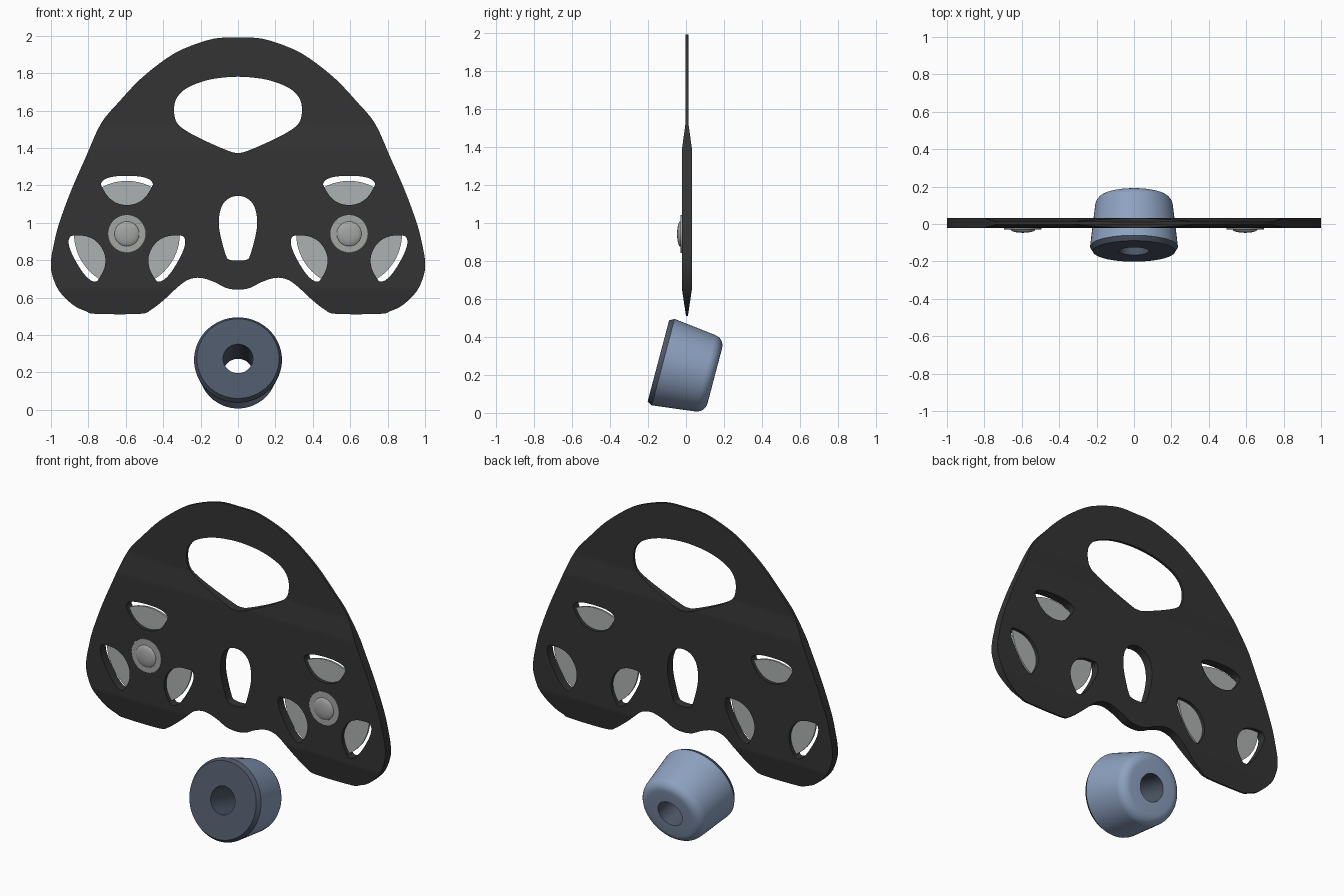
import bpy, bmesh, math
from mathutils import Vector, Matrix

if "Cube" in bpy.data.objects:
    bpy.data.objects.remove(bpy.data.objects["Cube"])


def material(name, rgb):
    m = bpy.data.materials.new(name)
    m.diffuse_color = (*rgb, 1)
    m.use_nodes = True
    m.node_tree.nodes["Principled BSDF"].inputs["Base Color"].default_value = m.diffuse_color
    return m


BLACK = material("matte_black", (0.033, 0.033, 0.033))
STEEL = material("steel_grey", (0.42, 0.44, 0.44))
RIVET = material("rivet_grey", (0.37, 0.38, 0.37))
BLUE = material("light_blue", (0.27, 0.36, 0.53))
NAVY = material("dark_slate_blue", (0.075, 0.095, 0.135))


def finish(name, bm, mats):
    bmesh.ops.recalc_face_normals(bm, faces=bm.faces[:])
    me = bpy.data.meshes.new(name)
    bm.to_mesh(me)
    bm.free()
    ob = bpy.data.objects.new(name, me)
    bpy.context.collection.objects.link(ob)
    for m in mats:
        me.materials.append(m)
    bpy.ops.object.select_all(action='DESELECT')
    ob.select_set(True)
    bpy.context.view_layer.objects.active = ob
    bpy.ops.object.shade_smooth_by_angle(angle=math.radians(30))
    return ob


def smooth_loop(pts, steps=4):
    """Closed Catmull-Rom curve through the points."""
    p = [Vector(q) for q in pts]
    n, out = len(p), []
    for i in range(n):
        a, b, c, d = p[i - 1], p[i], p[(i + 1) % n], p[(i + 2) % n]
        for k in range(steps):
            t = k / steps
            out.append(0.5 * (2 * b + (c - a) * t + (2 * a - 5 * b + 4 * c - d) * t**2
                              + (3 * b - a - 3 * c + d) * t**3))
    return out


def mirrored(half):
    """Half outline whose first and last points lie on the axis."""
    return half + [(-x, z) for x, z in reversed(half[1:-1])]


def lathe(name, profile, mats, matrix, closed=False, slots=None, segs=64):
    """Revolve (radius, y) points around the y axis."""
    bm = bmesh.new()
    rings = [[bm.verts.new((r * math.cos(2 * math.pi * i / segs), y,
                            r * math.sin(2 * math.pi * i / segs)))
              for i in range(segs)] for r, y in profile]
    n = len(profile)
    for j in range(n if closed else n - 1):
        a, b = rings[j], rings[(j + 1) % n]
        for i in range(segs):
            k = (i + 1) % segs
            f = bm.faces.new((a[i], a[k], b[k], b[i]))
            f.material_index = slots[j] if slots else 0
    bmesh.ops.remove_doubles(bm, verts=bm.verts[:], dist=1e-5)
    bmesh.ops.dissolve_degenerate(bm, edges=bm.edges[:], dist=1e-6)
    bm.transform(matrix)
    return finish(name, bm, mats)


# Plate outline, handle opening and central slot, right halves
OUTLINE = [(0, 1.99), (.13, 1.984), (.28, 1.935), (.385, 1.877), (.52, 1.77),
           (.636, 1.647), (.733, 1.53), (.813, 1.353), (.893, 1.17), (.957, .995),
           (.984, .888), (1, .797), (.995, .727), (.957, .636), (.882, .561),
           (.813, .527), (.76, .513), (.524, .513), (.465, .535), (.396, .588),
           (.32, .658), (.267, .695), (.203, .706), (.128, .684), (.064, .652), (0, .642)]
HANDLE = [(0, 1.781), (.128, 1.77), (.225, 1.743), (.294, 1.706), (.332, 1.658),
          (.342, 1.604), (.332, 1.545), (.294, 1.503), (.198, 1.449), (.053, 1.385), (0, 1.374)]
SLOT = [(0, 1.144), (.05, 1.13), (.086, 1.09), (.102, 1.021), (.096, .941),
        (.064, .824), (.043, .802), (0, .797)]
# One window around a wheel centre, repeated three times per side
WINDOW = [(0, .310), (.07, .306), (.118, .292), (.138, .27), (.132, .248),
          (.10, .198), (.055, .165), (0, .154)]
CX, CZ = 0.594, 0.941

loops = [smooth_loop(mirrored(h)) for h in (OUTLINE, HANDLE, SLOT)]
for side in (-1, 1):
    for turn in range(3):
        rot = Matrix.Rotation(turn * 2 * math.pi / 3, 2)
        loops.append([rot @ p + Vector((side * CX, CZ)) for p in smooth_loop(mirrored(WINDOW))])

# Plate: filled curve with holes
cu = bpy.data.curves.new("plate_outline", 'CURVE')
cu.dimensions = '2D'
cu.fill_mode = 'BOTH'
cu.extrude = 0.02
for pts in loops:
    s = cu.splines.new('POLY')
    s.points.add(len(pts) - 1)
    for q, p in zip(s.points, pts):
        q.co = (p.x, p.y, 0, 1)
    s.use_cyclic_u = True
tmp = bpy.data.objects.new("plate_outline", cu)
bpy.context.collection.objects.link(tmp)
bpy.context.view_layer.update()
me = bpy.data.meshes.new_from_object(tmp.evaluated_get(bpy.context.evaluated_depsgraph_get()))
bpy.data.objects.remove(tmp)
bm = bmesh.new()
bm.from_mesh(me)
bpy.data.meshes.remove(me)
for f in bm.faces:
    f.material_index = 0
bmesh.ops.remove_doubles(bm, verts=bm.verts[:], dist=1e-5)
bm.transform(Matrix.Rotation(math.pi / 2, 4, 'X'))

# Taper the thickness towards the top and bottom
TAPER = [(.51, .005), (.65, .026), (1.39, .026), (1.52, .008), (2, .007)]
for z in (.62, .65, .68, 1.36, 1.39, 1.42, 1.49, 1.52, 1.55):
    bmesh.ops.bisect_plane(bm, geom=bm.verts[:] + bm.edges[:] + bm.faces[:],
                           plane_co=(0, 0, z), plane_no=(0, 0, 1))


def half_thickness(z):
    z = min(max(z, TAPER[0][0]), TAPER[-1][0])
    for (z0, h0), (z1, h1) in zip(TAPER, TAPER[1:]):
        if z <= z1:
            return h0 + (h1 - h0) * (z - z0) / (z1 - z0)


for v in bm.verts:
    v.co.y = 0.005 + math.copysign(half_thickness(v.co.z), v.co.y)
finish("plate", bm, [BLACK])

# Wheel discs inside the plate, with domed rivets in front
dome = [(.066 * math.cos(a), -.030 - .017 * math.sin(a))
        for a in (i * math.pi / 12 for i in range(7))]
for side, label in ((-1, "left"), (1, "right")):
    at = Matrix.Translation((side * CX, 0, CZ))
    lathe(label + "_wheel_disc", [(0, 0), (.283, 0), (.283, .011), (0, .011)], [STEEL], at)
    lathe(label + "_washer", [(.1, 0), (.1, -.028), (.097, -.030), (0, -.030)], [RIVET], at)
    lathe(label + "_rivet", dome, [RIVET], at)

# Tilted roller: dark chamfered front and bore, blue tapered body with rounded back
fillet = [(.150 + .058 * math.sin(a), .227 + .058 * math.cos(a))
          for a in (math.radians(84 - 14 * i) for i in range(7))]
profile = [(.08, -.022), (.220, -.022), (.235, .004)] + fillet + [(.08, .285)]
slots = [1, 1] + [0] * (len(profile) - 3) + [1]
tilt = Matrix.Translation((0, -.124, .268)) @ Matrix.Rotation(math.radians(-14.8), 4, 'X')
lathe("roller", profile, [BLUE, NAVY], tilt, closed=True, slots=slots)
